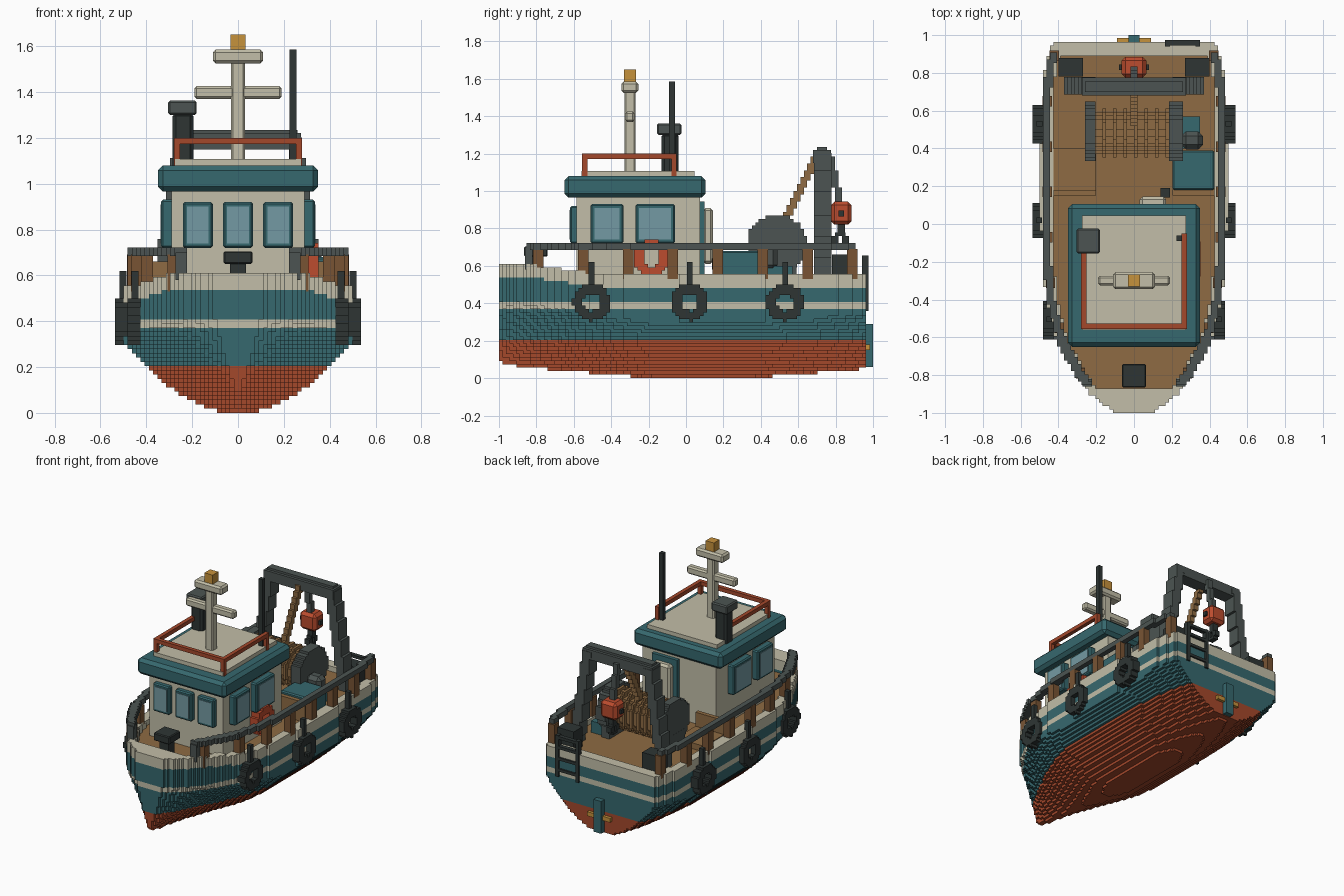
import bpy, bmesh, math
from mathutils import Vector

if "Cube" in bpy.data.objects:
    bpy.data.objects.remove(bpy.data.objects["Cube"])

S = 1 / 54  # block size


def colour(name, r, g, b):
    lin = [(c / 255 / 12.92) if c < 11 else ((c / 255 + 0.055) / 1.055) ** 2.4 for c in (r, g, b)]
    m = bpy.data.materials.new(name)
    m.use_nodes = True
    m.diffuse_color = (*lin, 1)
    m.node_tree.nodes["Principled BSDF"].inputs["Base Color"].default_value = (*lin, 1)
    return m


RED = colour("hull red", 164, 72, 43)
ORANGE = colour("safety orange", 188, 76, 46)
TEAL = colour("teal paint", 54, 104, 110)
CREAM = colour("cream paint", 194, 190, 168)
DECK = colour("deck brown", 142, 107, 67)
WOOD = colour("post wood", 120, 84, 52)
DARK = colour("black rubber", 46, 53, 52)
GREY = colour("steel grey", 76, 84, 82)
GLASS = colour("window glass", 116, 154, 163)
GOLD = colour("lamp gold", 198, 146, 60)


def finish(name, bm, mats):
    me = bpy.data.meshes.new(name)
    bm.to_mesh(me)
    bm.free()
    for m in mats:
        me.materials.append(m)
    ob = bpy.data.objects.new(name, me)
    bpy.context.collection.objects.link(ob)
    return ob


def box(name, x, y, z, mat, bevel=0):
    """Box from three (low, high) ranges."""
    bm = bmesh.new()
    bmesh.ops.create_cube(bm, size=1)
    for v in bm.verts:
        v.co = Vector([(lo + hi) / 2 + c * (hi - lo) for c, (lo, hi) in zip(v.co, (x, y, z))])
    if bevel:
        bmesh.ops.bevel(bm, geom=bm.edges[:], offset=bevel, segments=1, affect='EDGES')
    return finish(name, bm, [mat])


def blocks(name, inside, x, y, z, mats, rule=None):
    """Shell of grid blocks whose centres satisfy inside(x, y, z)."""
    rng = [range(math.floor(lo / S), math.ceil(hi / S)) for lo, hi in (x, y, z)]
    cells = {(i, j, k) for i in rng[0] for j in rng[1] for k in rng[2]
             if inside((i + .5) * S, (j + .5) * S, (k + .5) * S)}
    bm, verts = bmesh.new(), {}
    for c in cells:
        for a in range(3):
            for s in (0, 1):
                n = list(c)
                n[a] += 1 if s else -1
                if tuple(n) in cells:
                    continue
                loop = []
                for u, w in ((0, 0), (1, 0), (1, 1), (0, 1)):
                    p = list(c)
                    p[a] += s
                    p[(a + 1) % 3] += u
                    p[(a + 2) % 3] += w
                    p = tuple(p)
                    if p not in verts:
                        verts[p] = bm.verts.new([q * S for q in p])
                    loop.append(verts[p])
                f = bm.faces.new(loop if s else loop[::-1])
                if rule:
                    f.material_index = rule(*[(q + .5) * S for q in c], a == 2 and s == 1)
    return finish(name, bm, mats)


def beam(name, a, b, wx, wy, mat):
    """Stepped sloping beam, running from the low point a to the high point b."""
    def inside(x, y, z):
        t = (z - a[2]) / (b[2] - a[2])
        return (0 <= t <= 1 and abs(x - a[0] - t * (b[0] - a[0])) < wx
                and abs(y - a[1] - t * (b[1] - a[1])) < wy)
    r = [(min(p, q) - .08, max(p, q) + .08) for p, q in zip(a, b)]
    return blocks(name, inside, *r, [mat])


def ring(name, cx, cy, cz, half, r0, r1, mat):
    """Stepped disc or ring with its axis along x."""
    return blocks(name, lambda x, y, z: abs(x - cx) < half and r0 <= math.hypot(y - cy, z - cz) < r1,
                  (cx - half, cx + half), (cy - r1, cy + r1), (cz - r1, cz + r1), [mat])


# Hull: plan outline, section curve and sheer
PLAN = [(-1.01, .07), (-.96, .16), (-.9, .23), (-.8, .31), (-.6, .415), (-.4, .465),
        (-.2, .485), (0, .492), (.68, .49), (.84, .468), (.92, .445), (1, .41)]


def plan(y):
    for (y0, w0), (y1, w1) in zip(PLAN, PLAN[1:]):
        if y <= y1:
            return w0 + (w1 - w0) * (y - y0) / (y1 - y0)
    return PLAN[-1][1]


def clamp(v):
    return max(0, min(1, v))


def sheer(y):
    return .56 + .05 * clamp((-.5 - y) / .35)


def hull(x, y, z):
    keel = .08 * max(0, abs(y - .085) - .27)
    if z < keel or z > sheer(y) or y > .965:
        return False
    t = clamp((-.3 - y) / .7)
    w = plan(y) * min(1, ((z - keel) / (.3 + .06 * t)) ** (.5 + .35 * t))
    return abs(x) < w and (z < .52 or abs(x) > plan(y) - .06 or y < -.87 or y > .89)


def hull_colour(x, y, z, top):
    if top and .48 < z < .53 and abs(x) < plan(y) - .05:
        return 3
    if z < .2:
        return 0
    return 2 if .37 < z < .407 or z > sheer(y) - .07 else 1


blocks("hull", hull, (-.52, .52), (-1, 1), (0, .64), [RED, TEAL, CREAM, DECK], hull_colour)

# Rudder, hinges and stern ladder
box("rudder", (-.03, .03), (.95, 1), (.06, .29), TEAL)
box("rudder_hinge", (-.09, .09), (.955, .985), (.15, .18), GOLD)
for x in (.165, .325):
    box("ladder_rail", (x, x + .025), (.94, .975), (.36, .655), DARK)
for z in (.4, .48, .56, .63):
    box("ladder_rung", (.165, .35), (.945, .975), (z, z + .02), DARK)

# Rails, posts and tyre fenders on both sides
for s in (1, -1):
    blocks("side_rail", lambda x, y, z: abs(x * s - plan(y) + .026) < .022 + .01 * (y < -.6),
           (0, .5) if s > 0 else (-.5, 0), (-.85, .9), (.69, .72), [GREY])
    for i in range(8):
        y = -.79 + .24 * i
        c = s * (plan(y) - .032)
        box("rail_post", (c - .025, c + .025), (y - .028, y + .028), (.53, .69), WOOD)
    c = s * (plan(-.84) - .03)
    box("rail_end", (c - .025, c + .025), (-.86, -.82), (.58, .7), GREY)
    for y in (-.505, .02, .53):
        c = s * (plan(y) + .01)
        ring("tyre_fender", c, y, .405, .03, .045, .1, DARK)
        box("fender_rope", (c - .015, c + .015), (y - .015, y + .015), (.49, .62), DARK)

# Anchor windlass
box("windlass_base", (-.035, .035), (-.835, -.765), (.5, .66), DARK)
box("windlass_cap", (-.063, .063), (-.865, -.74), (.65, .705), DARK, .006)

# Wheelhouse and roof
box("wheelhouse", (-.29, .29), (-.585, .075), (.5, .98), CREAM)
box("roof_edge", (-.35, .35), (-.65, .105), (.965, 1.08), TEAL, .022)
box("roof_top", (-.275, .275), (-.56, .045), (1.06, 1.108), CREAM)

# Windows
for x in (-.175, 0, .175):
    box("front_window_frame", (x - .065, x + .065), (-.62, -.57), (.72, .92), TEAL, .008)
    box("front_window_glass", (x - .047, x + .047), (-.624, -.615), (.74, .9), GLASS)
for s in (1, -1):
    for y0, y1 in ((-.51, -.335), (-.27, -.06)):
        box("side_window_frame", sorted((s * .28, s * .335)), (y0, y1), (.72, .93), TEAL, .008)
        box("side_window_glass", sorted((s * .33, s * .339)), (y0 + .02, y1 - .02), (.74, .91), GLASS)

# Aft door
box("door_frame", (0, .2), (.06, .1), (.52, .945), TEAL)
box("door_panel", (.03, .17), (.09, .145), (.61, .91), CREAM, .015)
box("door_handle", (.14, .19), (.14, .19), (.58, .64), DARK)

# Lifebuoy
ring("lifebuoy", .315, -.185, .645, .03, .045, .096, ORANGE)

# Roof railing
T = .028
for s in (1, -1):
    x = sorted((s * .28, s * (.28 - T)))
    box("roof_rail_side", x, (-.555, -.05), (1.2 - T, 1.2), RED)
    for y in (-.555, -.05 - T):
        box("roof_rail_post", x, (y, y + T), (1.06, 1.18), RED)
box("roof_rail_front", (-.28, .28), (-.555, -.555 + T), (1.2 - T, 1.2), RED)

# Mast with crossbar, radar and lamp
box("mast", (-.03, .03), (-.33, -.27), (1.1, 1.54), CREAM, .008)
box("mast_crossbar", (-.19, .19), (-.325, -.275), (1.37, 1.425), CREAM, .01)
box("radar", (-.11, .11), (-.345, -.255), (1.525, 1.585), CREAM, .012)
box("mast_lamp", (-.032, .032), (-.332, -.268), (1.583, 1.65), GOLD)

# Funnel and whip aerial
box("funnel", (-.285, -.195), (-.13, -.04), (1.06, 1.31), DARK, .015)
box("funnel_cap", (-.305, -.18), (-.155, -.025), (1.3, 1.362), GREY, .008)
box("aerial", (.225, .255), (-.09, -.06), (1.06, 1.585), DARK)

# Winch: rope-wound ribbed drum between two flanges, with motor
blocks("winch_drum", lambda x, y, z: math.hypot(y - .485, z - .715) < (.11 if math.floor(x / S) % 3 else .135),
       (-.21, .21), (.34, .63), (.57, .86), [DECK])
for x in (-.23, .222):
    ring("winch_flange", x, .485, .715, .033, 0, .16, GREY)
    box("winch_stand", (x - .03, x + .03), (.38, .59), (.5, .64), GREY)
box("motor_base", (.255, .35), (.4, .57), (.5, .6), TEAL)
box("winch_motor", (.25, .365), (.395, .49), (.58, .72), GREY, .025)

# Deck lockers
box("starboard_locker", (-.425, -.2), (.155, .4), (.5, .56), DECK)
box("starboard_locker_back", (-.425, -.2), (.15, .18), (.5, .66), DECK)
box("port_locker", (.205, .425), (.18, .39), (.5, .68), TEAL, .008)
box("port_locker_back", (.205, .425), (.15, .182), (.5, .66), DECK)

# Stern gantry and mooring bollards
for s in (1, -1):
    beam("gantry_leg", (s * .35, .725, .5), (s * .24, .725, 1.2), .033, .046, GREY)
    box("bollard", sorted((s * .27, s * .4)), (.78, .88), (.5, .66), DARK)
box("gantry_beam", (-.275, .275), (.68, .775), (1.15, 1.22), GREY)
box("gantry_beam_cap", (-.26, .26), (.7, .755), (1.21, 1.235), GREY)
beam("winch_line", (0, .53, .84), (0, .705, 1.2), .02, .022, DECK)

# Hanging block and hook
beam("block_line", (0, .825, .92), (0, .775, 1.18), .019, .019, GREY)
box("hoist_block", (-.065, .065), (.775, .885), (.82, .945), ORANGE, .02)
box("block_pin", (-.08, .08), (.815, .845), (.865, .895), DARK)
box("hook_shank", (-.02, .02), (.81, .85), (.76, .83), DARK)
ring("hook", 0, .825, .74, .022, .018, .045, DARK)
